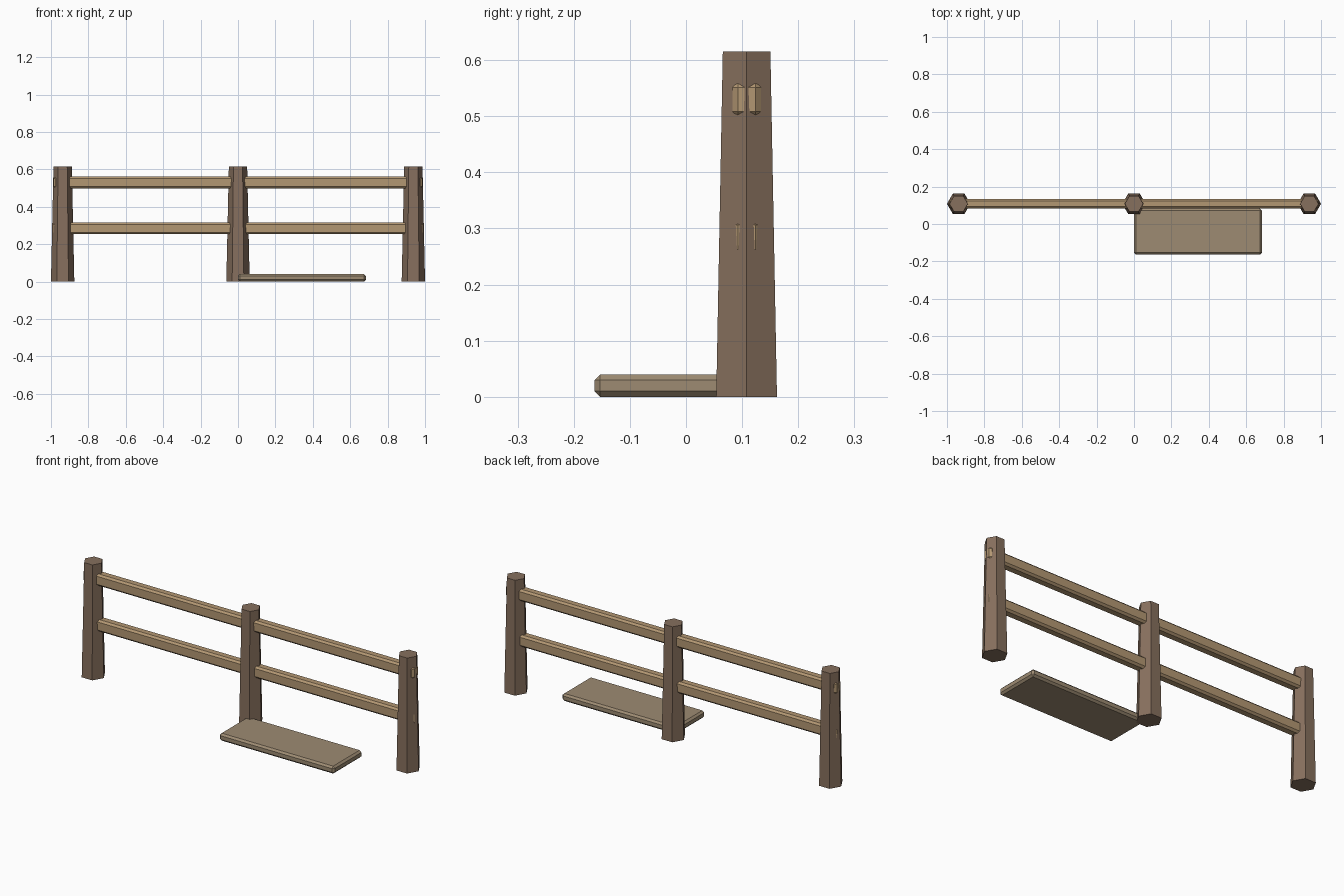
import bpy, math

if "Cube" in bpy.data.objects:
    bpy.data.objects.remove(bpy.data.objects["Cube"])

FENCE_Y = 0.108
HEIGHT = 0.615


def material(name, rgb):
    m = bpy.data.materials.new(name)
    m.diffuse_color = (*rgb, 1)
    m.use_nodes = True
    m.node_tree.nodes["Principled BSDF"].inputs["Base Color"].default_value = m.diffuse_color
    return m


post_wood = material("post_wood", (0.24, 0.16, 0.11))
rail_wood = material("rail_wood", (0.45, 0.31, 0.17))
plank_wood = material("plank_wood", (0.34, 0.26, 0.17))


def bevelled_box(name, low, high, mat):
    bpy.ops.mesh.primitive_cube_add(
        size=1, location=[(a + b) / 2 for a, b in zip(low, high)])
    ob = bpy.context.object
    ob.name = name
    ob.scale = [b - a for a, b in zip(low, high)]
    bpy.ops.object.transform_apply(location=False, rotation=False, scale=True)
    bevel = ob.modifiers.new("chamfer", 'BEVEL')
    bevel.width = 0.01
    bevel.segments = 1
    ob.data.materials.append(mat)
    return ob


# Tapered six-sided posts, corners pointing along the fence
for side, x in (("left", -0.9375), ("middle", 0), ("right", 0.9375)):
    bpy.ops.mesh.primitive_cone_add(
        vertices=6, radius1=0.0625, radius2=0.049, depth=HEIGHT,
        location=(x, FENCE_Y, HEIGHT / 2), rotation=(0, 0, math.pi / 2))
    post = bpy.context.object
    post.name = side + "_post"
    post.data.materials.append(post_wood)

# Rails, whose ends just poke through the outer posts
for level, z in (("lower", 0.285), ("upper", 0.53)):
    bevelled_box(level + "_rail",
                 (-0.986, FENCE_Y - 0.0255, z - 0.0315),
                 (0.986, FENCE_Y + 0.0255, z + 0.0315), rail_wood)

# Loose plank lying on the ground in front
bevelled_box("ground_plank", (0, -0.163, 0), (0.684, 0.082, 0.04), plank_wood)
